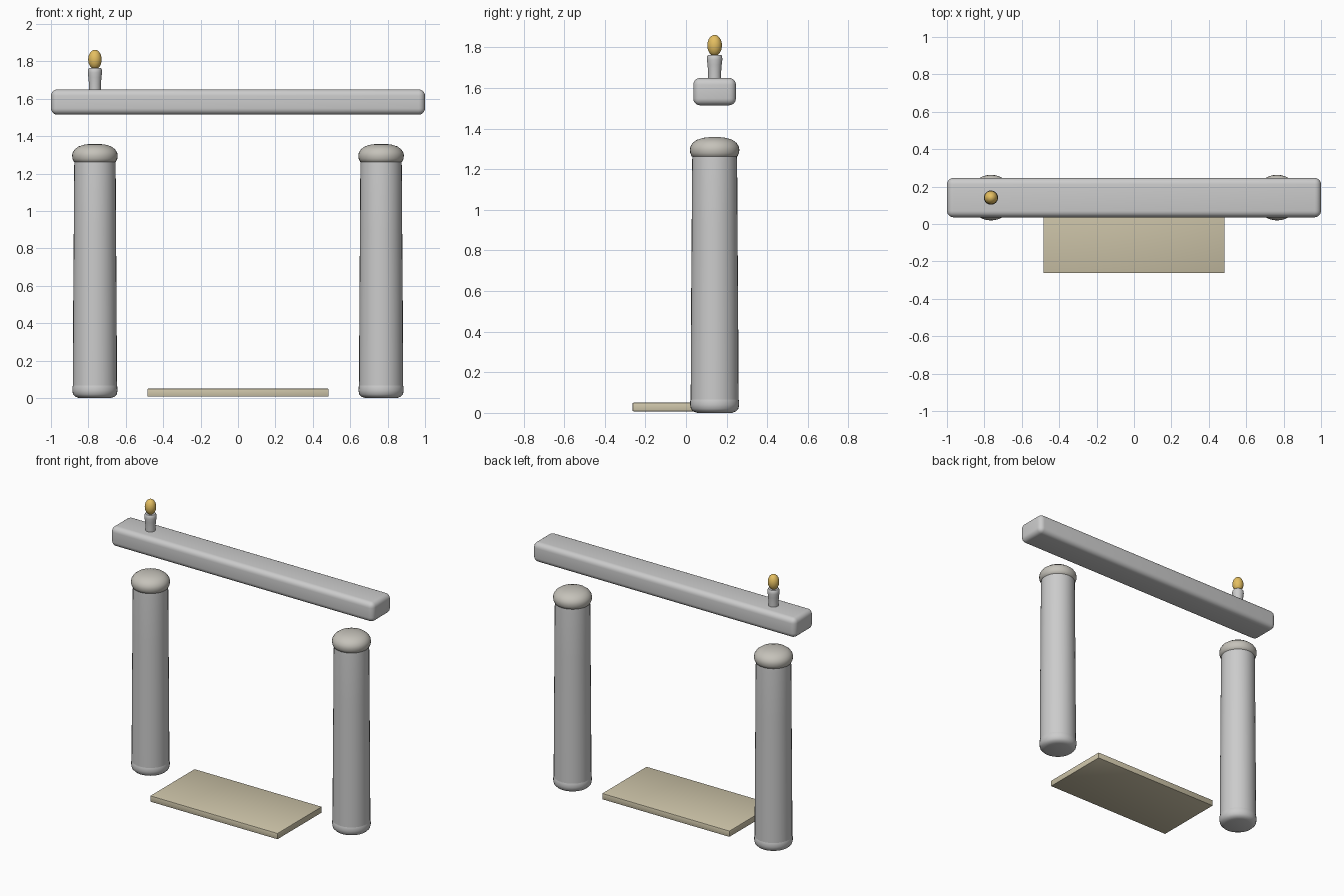
import bpy, math

if "Cube" in bpy.data.objects:
    bpy.data.objects.remove(bpy.data.objects["Cube"])

CY = 0.141   # depth line shared by columns, beam and candle
CX = 0.765   # column distance from the middle


def material(name, rgb):
    m = bpy.data.materials.new(name)
    m.diffuse_color = (*rgb, 1)
    m.use_nodes = True
    m.node_tree.nodes["Principled BSDF"].inputs["Base Color"].default_value = m.diffuse_color
    return m


def finish(ob, name, mat=None, angle=40):
    ob.name = name
    if mat:
        ob.data.materials.append(mat)
    bpy.context.view_layer.objects.active = ob
    ob.select_set(True)
    bpy.ops.object.shade_smooth_by_angle(angle=math.radians(angle))
    ob.select_set(False)
    return ob


def lathe(name, profile, x, y, mat=None, n=32):
    # spins a (radius, z) profile, listed bottom to top, and closes both ends
    verts, faces = [], []
    for r, z in profile:
        for i in range(n):
            a = 2 * math.pi * i / n
            verts.append((r * math.cos(a), r * math.sin(a), z))
    for k in range(len(profile) - 1):
        for i in range(n):
            j = (i + 1) % n
            faces.append((k * n + i, k * n + j, k * n + n + j, k * n + n + i))
    faces.append(tuple(reversed(range(n))))
    faces.append(tuple(range(len(verts) - n, len(verts))))
    me = bpy.data.meshes.new(name)
    me.from_pydata(verts, [], faces)
    ob = bpy.data.objects.new(name, me)
    bpy.context.collection.objects.link(ob)
    ob.location = (x, y, 0)
    return finish(ob, name, mat)


def block(name, lo, hi, bevel, segments, mat=None):
    bpy.ops.mesh.primitive_cube_add(size=1, location=[(a + b) / 2 for a, b in zip(lo, hi)])
    ob = bpy.context.object
    ob.scale = [b - a for a, b in zip(lo, hi)]
    bpy.ops.object.transform_apply(location=False, rotation=False, scale=True)
    mod = ob.modifiers.new("rounding", "BEVEL")
    mod.width, mod.segments = bevel, segments
    bpy.ops.object.modifier_apply(modifier=mod.name)
    return finish(ob, name, mat)


stone = material("warm_stone", (0.56, 0.54, 0.49))
sand = material("sand", (0.62, 0.56, 0.40))
gold = material("gold", (0.78, 0.52, 0.12))

# columns with rounded foot and cushion cap
for side, x in (("left", -CX), ("right", CX)):
    lathe(side + "_column_foot", [(0.085, 0), (0.105, 0.007), (0.117, 0.02), (0.121, 0.04),
                                  (0.120, 0.06), (0.114, 0.078)], x, CY)
    lathe(side + "_column_shaft", [(0.118, 0.05), (0.116, 0.5), (0.113, 0.9), (0.111, 1.24),
                                   (0.108, 1.28)], x, CY)
    lathe(side + "_column_cap", [(0.100, 1.257), (0.113, 1.264), (0.120, 1.280), (0.122, 1.297),
                                 (0.119, 1.313), (0.108, 1.330), (0.088, 1.345),
                                 (0.055, 1.355), (0.02, 1.359)], x, CY, stone)

# floating beam and ground slab
block("beam", (-1, CY - 0.105, 1.515), (1, CY + 0.105, 1.65), 0.034, 5)
block("threshold_slab", (-0.485, -0.263, 0.008), (0.485, 0.22, 0.05), 0.004, 2, sand)

# candle standing on the beam
lathe("candle_stick", [(0.032, 1.63), (0.032, 1.68), (0.035, 1.715), (0.038, 1.74),
                       (0.037, 1.757), (0.032, 1.764)], -CX, CY, n=24)
bpy.ops.mesh.primitive_uv_sphere_add(segments=24, ring_count=16, radius=1, location=(-CX, CY, 1.81))
bpy.context.object.scale = (0.036, 0.036, 0.052)
bpy.ops.object.transform_apply(location=False, rotation=False, scale=True)
finish(bpy.context.object, "candle_flame", gold)
